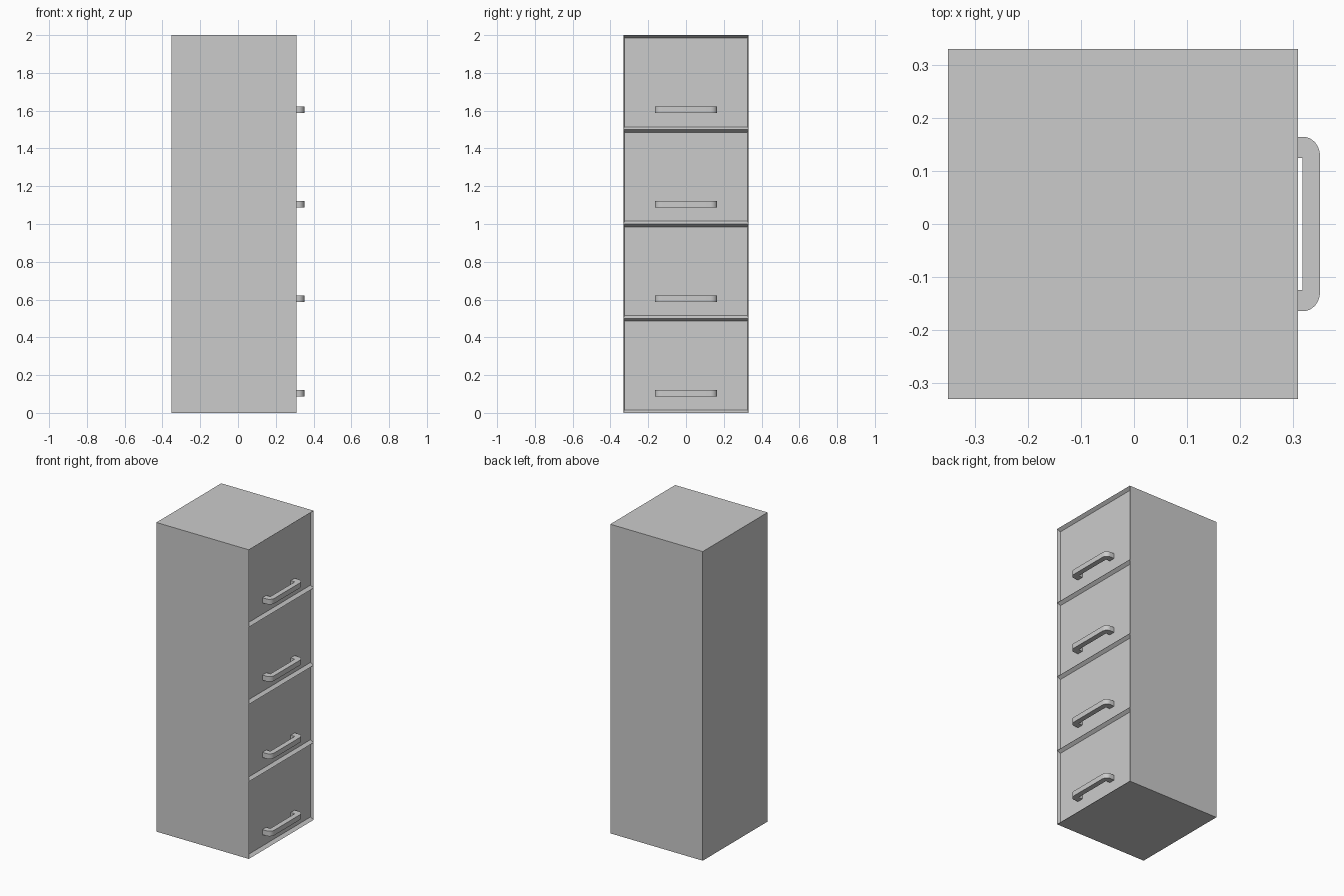
import bpy, bmesh, math
from mathutils import Vector

if "Cube" in bpy.data.objects:
    bpy.data.objects.remove(bpy.data.objects["Cube"])

X0, X1 = -0.352, 0.31      # back and front of the carcass
HW = 0.3315                # half width
H, N = 2.0, 4              # height, number of drawers
DEPTH = 0.02               # recess of the drawer fronts
PITCH = H / N


def finish(bm, name):
    bmesh.ops.recalc_face_normals(bm, faces=bm.faces)
    me = bpy.data.meshes.new(name)
    bm.to_mesh(me)
    bm.free()
    ob = bpy.data.objects.new(name, me)
    bpy.context.collection.objects.link(ob)
    return ob


# Cabinet body: box cut into drawer levels, each drawer front inset with sloped edges
bm = bmesh.new()
bmesh.ops.create_cube(bm, size=1)
for v in bm.verts:
    v.co = Vector(((X0 + X1) / 2 + v.co.x * (X1 - X0), v.co.y * 2 * HW, (v.co.z + 0.5) * H))
for i in range(1, N):
    bmesh.ops.bisect_plane(bm, geom=bm.verts[:] + bm.edges[:] + bm.faces[:],
                           plane_co=(0, 0, i * PITCH), plane_no=(0, 0, 1))
bm.normal_update()
fronts = [f for f in bm.faces if f.normal.x > 0.9]
bmesh.ops.inset_individual(bm, faces=fronts, thickness=0.021, depth=-DEPTH)
for f in fronts:
    for v in f.verts:
        v.co.x = X1 - DEPTH
        v.co.y = math.copysign(HW - 0.006, v.co.y)   # side slopes are steeper
finish(bm, "cabinet_body")


# Handle: bar with two legs and rounded outer corners, extruded upwards
def handle(name, z, height=0.033):
    root, inner, outer = X1 - DEPTH - 0.002, 0.319, 0.352
    w, leg, rx, ry, seg = 0.165, 0.04, 0.032, 0.036, 8
    half = [(inner, w - leg), (root, w - leg), (root, w)]
    for k in range(seg + 1):
        a = math.pi / 2 * k / seg
        half.append((outer - rx + rx * math.sin(a), w - ry + ry * math.cos(a)))
    outline = half + [(x, -y) for x, y in reversed(half)]
    bm = bmesh.new()
    face = bm.faces.new([bm.verts.new((x, y, z)) for x, y in outline])
    ext = bmesh.ops.extrude_face_region(bm, geom=[face])
    top = [g for g in ext["geom"] if isinstance(g, bmesh.types.BMVert)]
    bmesh.ops.translate(bm, verts=top, vec=(0, 0, height))
    ob = finish(bm, name)
    bpy.ops.object.select_all(action='DESELECT')
    ob.select_set(True)
    bpy.context.view_layer.objects.active = ob
    bpy.ops.object.shade_smooth_by_angle(angle=math.radians(30))


for i in range(N):
    handle(f"drawer_handle_{i + 1}", i * PITCH + 0.088)
